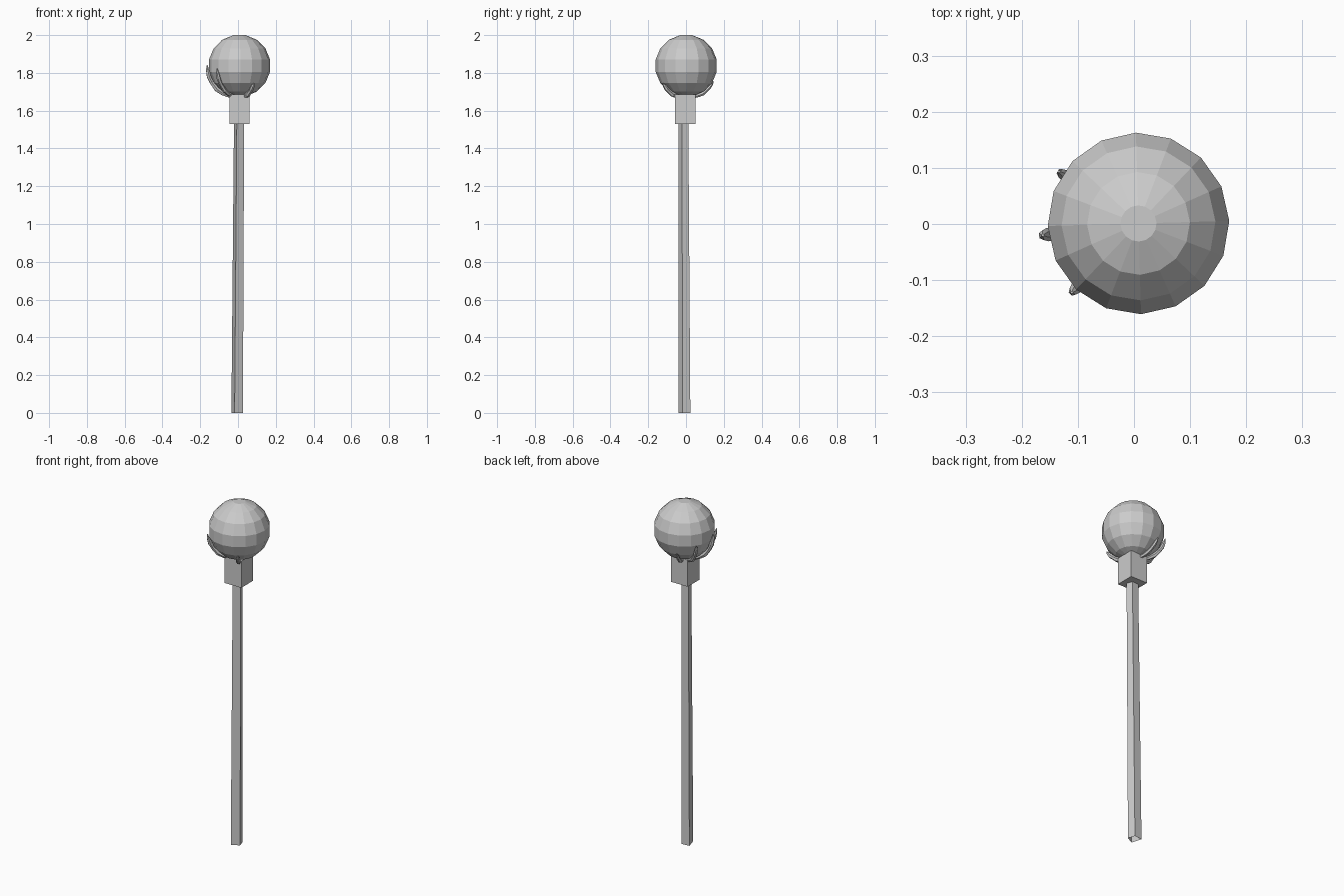
import bpy, bmesh
from math import sin, cos, pi, radians
from mathutils import Vector

if "Cube" in bpy.data.objects:
    bpy.data.objects.remove(bpy.data.objects["Cube"])

ORB = Vector((0.008, 0.001, 1.838))
ORB_R = 0.165


def make(name, rings, cap_start=True, cap_end=True):
    """Loft a list of equal-length point rings into a flat-shaded object."""
    bm = bmesh.new()
    loops = [[bm.verts.new(p) for p in r] for r in rings]
    n = len(loops[0])
    for a, b in zip(loops, loops[1:]):
        for i in range(n):
            j = (i + 1) % n
            bm.faces.new((a[i], a[j], b[j], b[i]))
    if cap_start:
        bm.faces.new(loops[0][::-1])
    if cap_end:
        bm.faces.new(loops[-1])
    bmesh.ops.recalc_face_normals(bm, faces=bm.faces)
    me = bpy.data.meshes.new(name)
    bm.to_mesh(me)
    bm.free()
    ob = bpy.data.objects.new(name, me)
    bpy.context.collection.objects.link(ob)
    return ob


# Shaft: slightly skewed four-sided pole, open at the bottom
section = [(-0.035, 0.019), (-0.018, -0.041), (0.026, -0.018), (0.013, 0.023)]
top = [(0.006 + (x + 0.004) * 0.88, -0.014 + (y + 0.009) * 0.82) for x, y in section]
make("shaft", [[(x, y, 0) for x, y in section], [(x, y, 1.54) for x, y in top]],
     cap_start=False)

# Collar block
x0, x1, y0, y1 = -0.046, 0.061, -0.057, 0.050
square = [(x0, y0), (x1, y0), (x1, y1), (x0, y1)]
make("collar", [[(x, y, z) for x, y in square] for z in (1.53, 1.686)])

# Orb: 16 sides, 8 rings, flat caps at the poles
rings = []
for k in range(8):
    t = pi - radians(11.25 + 22.5 * k)
    rings.append([ORB + ORB_R * Vector((sin(t) * cos(a), sin(t) * sin(a), cos(t)))
                  for a in (radians(1.6) + 2 * pi * i / 16 for i in range(16))])
make("orb", rings)


# Fingers: tapering six-sided claws hugging the orb from below
def finger(name, azimuth, end, thick):
    az = radians(azimuth)
    flat = Vector((cos(az), sin(az), 0))
    side = Vector((-sin(az), cos(az), 0))
    profile = [(0, 1.0, .003), (.25, .95, .007), (.42, 1.15, .009), (.6, .9, .008),
               (.75, 1.0, .008), (.9, .75, .007), (1, .2, .007)]
    rings = []
    for t, w, lift in profile:
        phi = radians(10 + (end - 10) * t)
        out = flat * sin(phi) - Vector((0, 0, cos(phi)))
        c = ORB + out * (ORB_R + lift)
        rings.append([c + thick * w * (side * cos(a) + out * sin(a))
                      for a in (2 * pi * i / 6 for i in range(6))])
    make(name, rings)


finger("finger_1", 109, 62, 0.010)
finger("finger_2", 147, 80, 0.011)
finger("finger_3", 187, 91, 0.012)
finger("finger_4", 226, 85, 0.011)
finger("thumb", -58, 57, 0.012)
